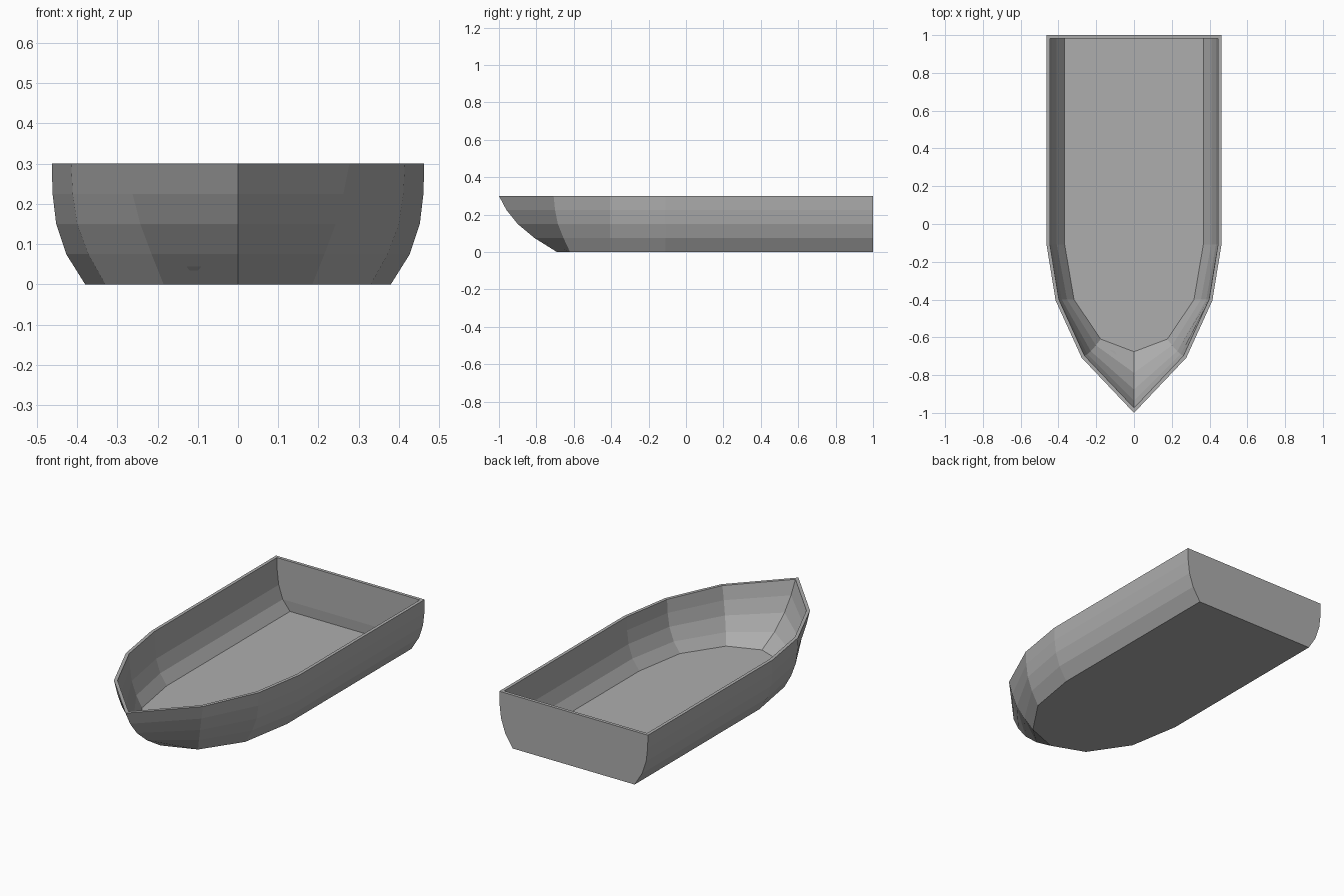
import bpy, bmesh
from mathutils import Vector

if "Cube" in bpy.data.objects:
    bpy.data.objects.remove(bpy.data.objects["Cube"])

THICK = 0.018

# Each hull level: z, beam half-width, quarter half-width,
# shoulder (half-width, y), bow y
LEVELS = [
    (0.0,   0.380, 0.330, 0.185, -0.620, -0.690),
    (0.075, 0.427, 0.372, 0.215, -0.655, -0.810),
    (0.15,  0.452, 0.400, 0.243, -0.685, -0.900),
    (0.225, 0.461, 0.411, 0.262, -0.700, -0.960),
    (0.3,   0.463, 0.415, 0.277, -0.708, -1.000),
]


def outline(beam, quarter, sx, sy, bow):
    """Plan outline of one level, mirrored, clockwise from the right stern."""
    half = [(beam, 1.0), (beam, -0.11), (quarter, -0.405), (sx, sy)]
    pts = half + [(0, bow)] + [(-x, y) for x, y in reversed(half)]
    return [Vector(p) for p in pts]


def inset(pts, t):
    """Mitred inward offset of a clockwise outline."""
    out = []
    n = len(pts)
    for i, p in enumerate(pts):
        a = (p - pts[i - 1]).normalized()
        b = (pts[(i + 1) % n] - p).normalized()
        na, nb = Vector((a.y, -a.x)), Vector((b.y, -b.x))
        out.append(p + (na + nb) * (t / (1 + na.dot(nb))))
    return out


bm = bmesh.new()


def ring(pts, z):
    return [bm.verts.new((p.x, p.y, z)) for p in pts]


outer = [ring(outline(*lv[1:]), lv[0]) for lv in LEVELS]
# Inner skin runs from the rim down to the raised floor
inner = [ring(inset(outline(*lv[1:]), THICK), lv[0]) for lv in reversed(LEVELS[1:])]
inner.append(ring(inset(outline(*LEVELS[0][1:]), 0.013), 0.016))
rings = outer + inner

# Planking, rim and stern board
for lo, hi in zip(rings, rings[1:]):
    n = len(lo)
    for i in range(n):
        j = (i + 1) % n
        bm.faces.new((lo[i], lo[j], hi[j], hi[i]))

# Bottom and floor
bm.faces.new(rings[0])
bm.faces.new(rings[-1])
bmesh.ops.recalc_face_normals(bm, faces=bm.faces)

mesh = bpy.data.meshes.new("boat_hull")
bm.to_mesh(mesh)
bm.free()
hull = bpy.data.objects.new("boat_hull", mesh)
bpy.context.collection.objects.link(hull)

grey = bpy.data.materials.new("hull_grey")
grey.diffuse_color = (0.42, 0.42, 0.42, 1)
grey.use_nodes = True
grey.node_tree.nodes["Principled BSDF"].inputs["Base Color"].default_value = grey.diffuse_color
mesh.materials.append(grey)
